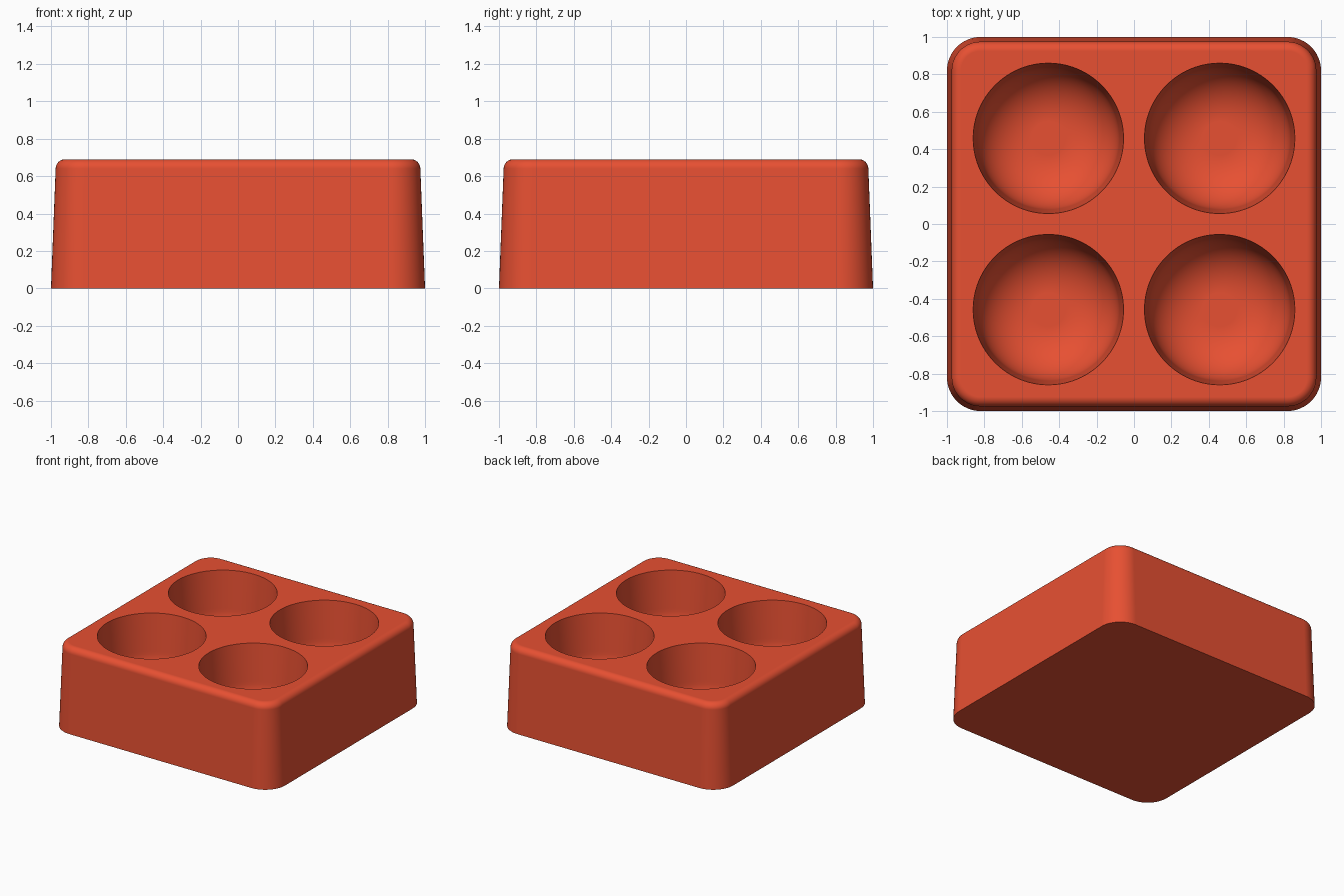
import bpy, bmesh, math

if "Cube" in bpy.data.objects:
    bpy.data.objects.remove(bpy.data.objects["Cube"])

HEIGHT, TOP_ROUND, CORNER = 0.69, 0.05, 0.18
WELL_CENTRE, WELL_RIM, WELL_LOW = 0.458, 0.402, 0.38
WELL_WALL, WELL_DEPTH, FILLET = 0.3, 0.56, 0.29

red = bpy.data.materials.new("brick_red")
red.use_nodes = True
red.diffuse_color = (0.8, 0.08, 0.032, 1)
red.node_tree.nodes["Principled BSDF"].inputs["Base Color"].default_value = red.diffuse_color


def loft(name, rings):
    """Skin a stack of closed rings and cap both ends."""
    bm = bmesh.new()
    loops = [[bm.verts.new(p) for p in ring] for ring in rings]
    for low, high in zip(loops, loops[1:]):
        n = len(low)
        for i in range(n):
            j = (i + 1) % n
            bm.faces.new((low[i], low[j], high[j], high[i]))
    bm.faces.new(loops[0])
    bm.faces.new(loops[-1])
    bmesh.ops.recalc_face_normals(bm, faces=bm.faces)
    mesh = bpy.data.meshes.new(name)
    bm.to_mesh(mesh)
    bm.free()
    mesh.materials.append(red)
    obj = bpy.data.objects.new(name, mesh)
    bpy.context.collection.objects.link(obj)
    return obj


def rounded_square(half, z, steps=12):
    radius = CORNER - (1 - half)
    ring = []
    for corner, (sx, sy) in enumerate(((1, 1), (-1, 1), (-1, -1), (1, -1))):
        for i in range(steps + 1):
            a = math.pi / 2 * (corner + i / steps)
            ring.append((sx * (half - radius) + radius * math.cos(a),
                         sy * (half - radius) + radius * math.sin(a), z))
    return ring


def circle(radius, z, x, y, steps=96):
    turn = 2 * math.pi / steps
    return [(x + radius * math.cos(i * turn), y + radius * math.sin(i * turn), z)
            for i in range(steps)]


# Tapered block with a rounded top edge
rings = [rounded_square(1, 0)]
for i in range(9):
    a = math.pi / 2 * i / 8
    rings.append(rounded_square(0.975 - TOP_ROUND * (1 - math.cos(a)),
                                HEIGHT - TOP_ROUND * (1 - math.sin(a))))
block = loft("tray_block", rings)

# Four deep wells with slightly tapered walls and a rounded floor
for x in (-WELL_CENTRE, WELL_CENTRE):
    for y in (-WELL_CENTRE, WELL_CENTRE):
        rings = [circle(WELL_RIM, HEIGHT + 0.1, x, y), circle(WELL_RIM, HEIGHT, x, y)]
        for i in range(17):
            a = math.pi / 2 * i / 16
            rings.append(circle(WELL_LOW - FILLET * (1 - math.cos(a)),
                                HEIGHT - WELL_WALL - (WELL_DEPTH - WELL_WALL) * math.sin(a), x, y))
        cutter = loft("well_cutter", rings)
        cutter.hide_render = True
        cut = block.modifiers.new("well", "BOOLEAN")
        cut.operation, cut.solver, cut.object = "DIFFERENCE", "EXACT", cutter
        bpy.context.view_layer.objects.active = block
        bpy.ops.object.modifier_apply(modifier=cut.name)
        bpy.data.objects.remove(cutter)

# Smooth walls, crisp well rims and base
bpy.ops.object.select_all(action="DESELECT")
block.select_set(True)
bpy.context.view_layer.objects.active = block
bpy.ops.object.shade_smooth_by_angle(angle=math.radians(35))
weighted = block.modifiers.new("flat_top_shading", "WEIGHTED_NORMAL")
weighted.keep_sharp = True
